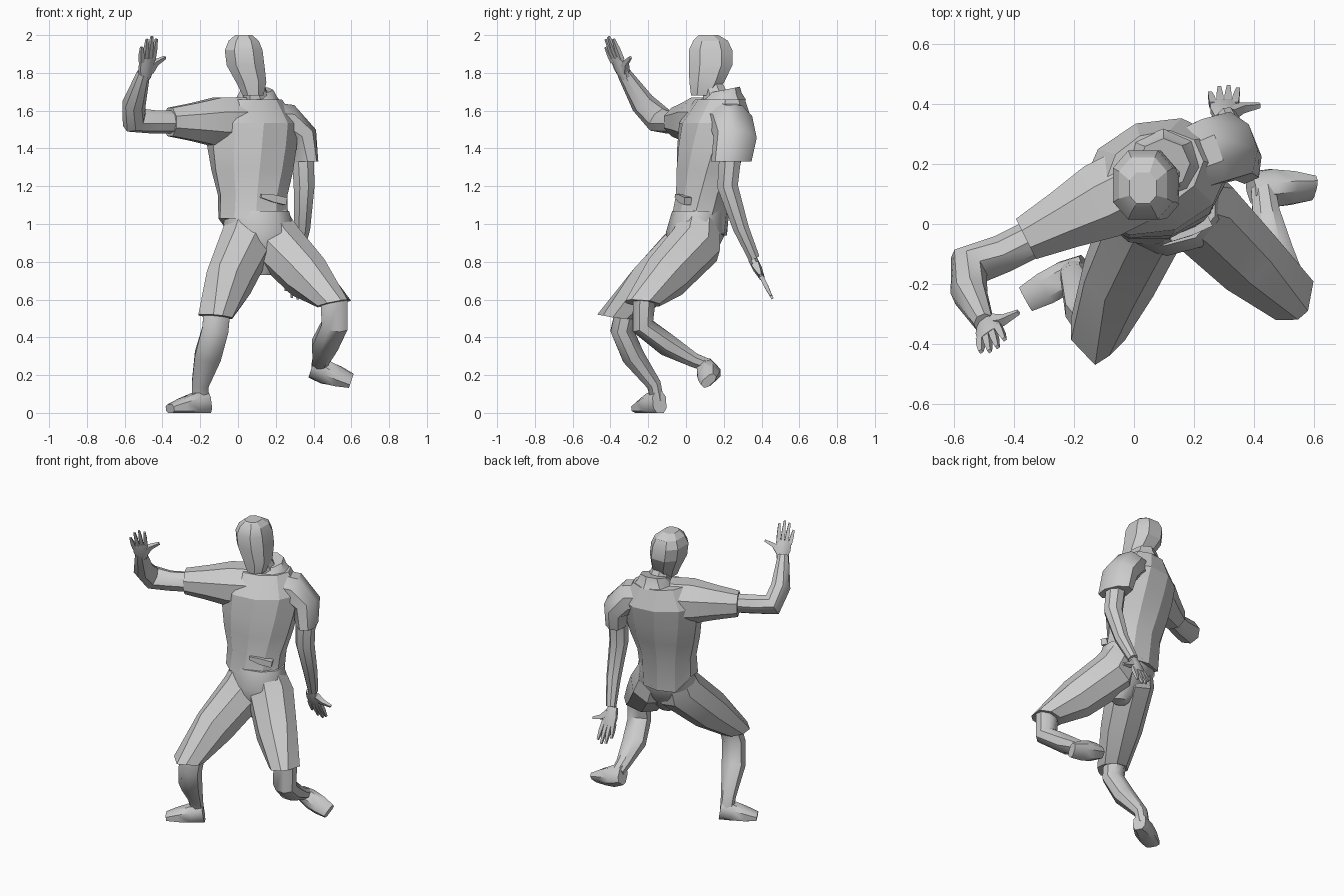
import bpy, bmesh, math
from mathutils import Vector

if "Cube" in bpy.data.objects:
    bpy.data.objects.remove(bpy.data.objects["Cube"], do_unlink=True)

grey = bpy.data.materials.new("plain grey")
grey.use_nodes = True
tone = (0.6, 0.6, 0.6, 1)
grey.diffuse_color = tone
grey.node_tree.nodes["Principled BSDF"].inputs["Base Color"].default_value = tone

RIGHT = Vector((1, 0, 0))
UP = Vector((0, 0, 1))


def loft(name, path, radii, depth=1, depth_end=None, side=RIGHT, side_end=None,
         normal=None, last=None, sides=8, smooth=40, power=1):
    """Skin rings along a path; depth is depth over width, a low power squares the rings."""
    bm = bmesh.new()
    path = [Vector(point) for point in path]
    end = len(path) - 1
    fit = 1 / math.cos(math.pi / sides)

    def shaped(value):
        return math.copysign(abs(value * fit) ** power, value)

    loops = []
    for i, (centre, radius) in enumerate(zip(path, radii)):
        along = path[min(i + 1, end)] - path[max(i - 1, 0)]
        if last and i == end:
            along = Vector(last)
        along = Vector(normal or along).normalized()
        across = Vector(side).lerp(Vector(side_end or side), i / end)
        across = (across - along * across.dot(along)).normalized()
        ratio = depth + ((depth_end or depth) - depth) * i / end
        over = along.cross(across) * ratio
        loop = []
        for k in range(sides):
            turn = math.tau * (k + 0.5) / sides
            offset = across * shaped(math.cos(turn)) + over * shaped(math.sin(turn))
            loop.append(bm.verts.new(centre + offset * radius))
        loops.append(loop)
    for low, high in zip(loops, loops[1:]):
        for k in range(sides):
            j = (k + 1) % sides
            bm.faces.new((low[k], low[j], high[j], high[k]))
    bm.faces.new(loops[0])
    bm.faces.new(loops[-1])
    bmesh.ops.recalc_face_normals(bm, faces=bm.faces)
    mesh = bpy.data.meshes.new(name)
    bm.to_mesh(mesh)
    bm.free()
    mesh.materials.append(grey)
    obj = bpy.data.objects.new(name, mesh)
    bpy.context.collection.objects.link(obj)
    bpy.ops.object.select_all(action="DESELECT")
    obj.select_set(True)
    bpy.context.view_layer.objects.active = obj
    bpy.ops.object.shade_smooth_by_angle(angle=math.radians(smooth))
    return obj


def stack(name, start, finish, radii, **options):
    """Loft with evenly spaced rings on a straight line."""
    start, finish = Vector(start), Vector(finish)
    path = [start.lerp(finish, i / (len(radii) - 1)) for i in range(len(radii))]
    return loft(name, path, radii, **options)


def trouser_leg(name, path, cuff_direction, cuff_corner, side):
    """Tapering leg whose slanted cuff is drawn out to one corner."""
    radii = [0.1, 0.135, 0.12, 0.09]
    leg = loft(name, path, radii, side=side, last=cuff_direction, smooth=35)
    corner = Vector(cuff_corner)
    nearest = min(leg.data.vertices, key=lambda v: (v.co - corner).length)
    nearest.co = corner


def shin(name, path):
    loft(name, path, [0.07, 0.07, 0.07, 0.045, 0.04], depth=0.85)


def foot(name, heel, toe, across):
    """Tall at the heel, broad in the middle and low at the toe."""
    direction = Vector(toe) - Vector(heel)
    return stack(name, heel, toe, [0.04, 0.055, 0.055, 0.045], depth=1.4,
                 depth_end=0.5, side=across, normal=direction, power=0.7)


def hand(name, wrist, along, across):
    """Tapered palm, four fanned fingers and a thumb on the across side."""
    wrist, along, across = Vector(wrist), Vector(along).normalized(), Vector(across)
    across = (across - along * across.dot(along)).normalized()

    def at(forward, sideways):
        return wrist + along * forward + across * sideways

    loft(name + "_palm", [at(-0.02, 0), at(0.04, 0), at(0.1, 0)],
         [0.03, 0.045, 0.045], depth=0.8, depth_end=0.3, side=across)
    for i, reach in enumerate((0.17, 0.21, 0.22, 0.2)):
        spread = 0.024 * (i - 1.5)
        knuckle, tip = at(0.08, spread), at(reach, spread * 1.3)
        stack(f"{name}_finger_{i + 1}", knuckle, tip, [0.012, 0.011, 0.006],
              side=across, sides=4)
    loft(name + "_thumb", [at(0.02, 0.02), at(0.06, 0.06), at(0.08, 0.12)],
         [0.02, 0.014, 0.007], side=along, sides=4)


# Head, neck and collar
loft("head", [(0.08, 0.09, 1.68), (0.07, 0.11, 1.75), (0.04, 0.13, 1.84), (0.03, 0.13, 1.92),
              (0.03, 0.13, 1.97), (0.03, 0.12, 2)], [0.055, 0.08, 0.1, 0.1, 0.08, 0.045],
     depth=1.15, normal=UP, smooth=25, power=0.8)
stack("neck", (0.1, 0.18, 1.6), (0.08, 0.13, 1.76), [0.08, 0.05])
stack("collar", (0.1, 0.18, 1.63), (0.1, 0.2, 1.71), [0.13, 0.1, 0.08],
      side=(0.9, 0.4, 0), normal=(0, -0.2, 1))

# Shirt, turning from the hips to the shoulders, with a pointed hem at the back
shirt = stack("shirt", (0.08, 0.07, 1.03), (0.07, 0.18, 1.66),
              [0.18, 0.18, 0.21, 0.23, 0.24, 0.16], depth=0.78, depth_end=0.74, normal=UP,
              side=(1, 0.1, 0), side_end=(0.9, 0.4, 0), sides=10, smooth=25)
for vertex in shirt.data.vertices:
    if vertex.co.z < 1.04 and vertex.co.y > 0.17:
        vertex.co.z -= 0.09
stack("waist_flap", (0.12, -0.05, 1.15), (0.25, 0.01, 1.12), [0.01, 0.02, 0.02],
      side=UP, sides=4)

# Pelvis
stack("pelvis", (0.13, 0.02, 0.73), (0.1, 0.07, 1.07), [0.05, 0.14, 0.19, 0.17],
      depth=0.8, normal=UP, sides=10, smooth=50)

# Trouser legs
trouser_leg("right_trouser_leg",
            [(0.06, 0.07, 1.06), (0.04, 0.02, 0.89), (-0.05, -0.18, 0.69), (-0.12, -0.35, 0.51)],
            (-0.1, -0.1, -1), (-0.13, -0.47, 0.52), RIGHT)
trouser_leg("left_trouser_leg",
            [(0.14, 0.08, 1.06), (0.21, 0.05, 0.89), (0.37, -0.11, 0.72), (0.51, -0.23, 0.58)],
            (0.2, -0.1, -1), (0.58, -0.29, 0.6), (1, 1, 0))

# Lower legs and feet
shin("right_shin", [(-0.11, -0.31, 0.56), (-0.12, -0.34, 0.44), (-0.16, -0.28, 0.3),
                    (-0.2, -0.17, 0.15), (-0.2, -0.15, 0.06)])
shin("left_shin", [(0.51, -0.22, 0.6), (0.51, -0.23, 0.46), (0.46, -0.1, 0.36),
                   (0.44, 0.04, 0.28), (0.43, 0.12, 0.25)])
planted = foot("right_foot", (-0.16, -0.14, 0.056), (-0.36, -0.25, 0.022), (0.5, -0.9, 0))
for vertex in planted.data.vertices:
    vertex.co.z = max(vertex.co.z, 0)
foot("left_foot", (0.39, 0.12, 0.24), (0.6, 0.12, 0.17), (0, -0.7, -0.7))

# Sleeves
stack("right_sleeve", (0.02, 0.14, 1.54), (-0.36, -0.05, 1.54), [0.13, 0.13, 0.1, 0.075],
      side=UP)
loft("left_sleeve", [(0.12, 0.19, 1.55), (0.25, 0.24, 1.54), (0.33, 0.26, 1.46), (0.35, 0.24, 1.33)],
     [0.1, 0.11, 0.11, 0.105], depth_end=0.6, side=(0.4, -0.9, 0), last=-UP)

# Arms
loft("right_arm", [(-0.28, -0.02, 1.54), (-0.44, -0.1, 1.54), (-0.55, -0.14, 1.55),
                   (-0.55, -0.23, 1.64), (-0.5, -0.33, 1.8)],
     [0.06, 0.06, 0.07, 0.06, 0.034], depth=0.95, side=(-0.3, 0.7, 0.4))
loft("left_arm", [(0.34, 0.24, 1.42), (0.35, 0.22, 1.2), (0.34, 0.29, 0.98), (0.31, 0.36, 0.82)],
     [0.06, 0.055, 0.042, 0.03])

# Hands
hand("right_hand", (-0.49, -0.33, 1.79), (0.1, -0.4, 0.9), (0.8, 0.6, 0.1))
hand("left_hand", (0.3, 0.36, 0.8), (0, 0.45, -0.9), RIGHT)
